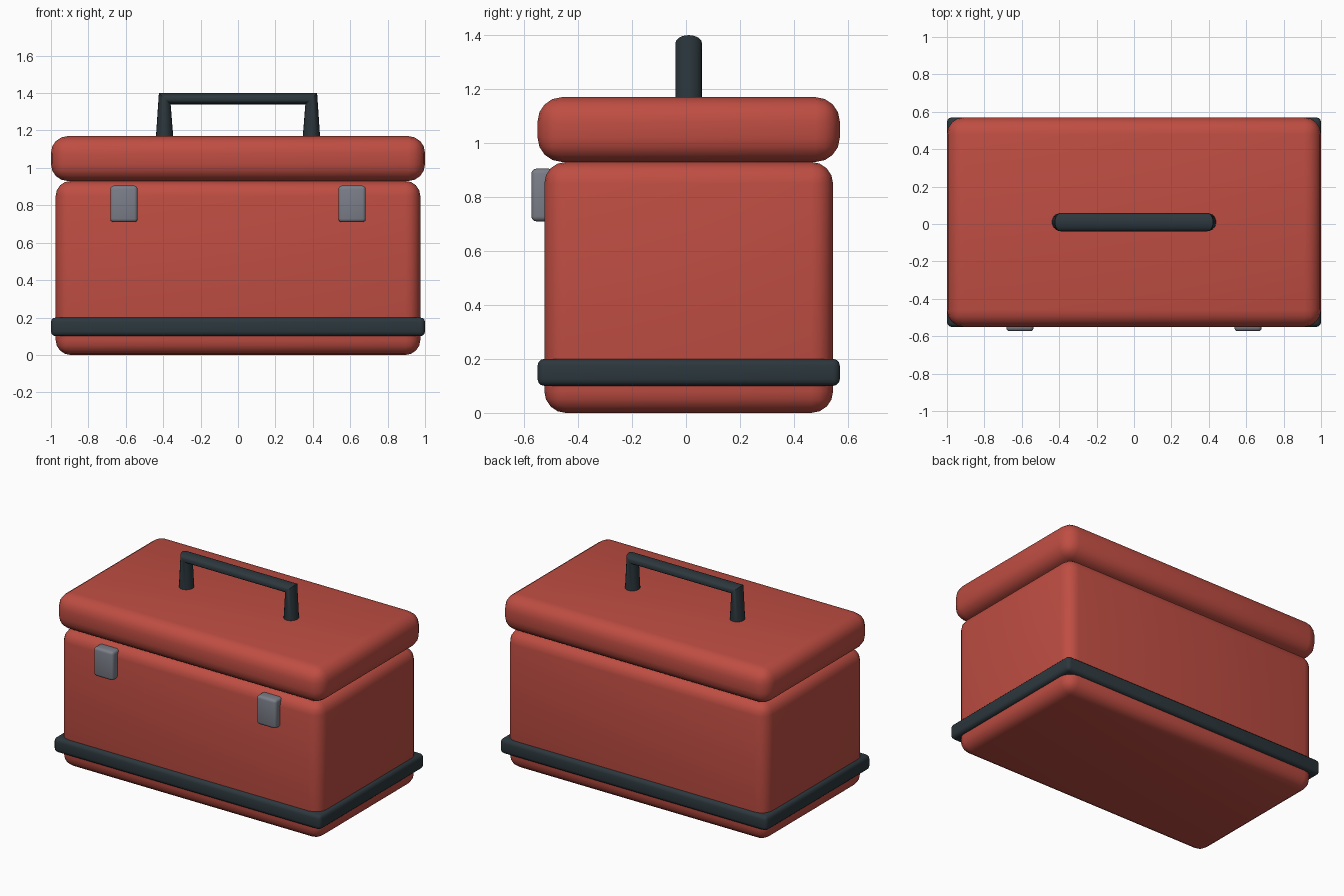
import bpy, bmesh
from math import cos, sin, tau

cube = bpy.data.objects.get("Cube")
if cube:
    bpy.data.objects.remove(cube, do_unlink=True)

CY = 0.01  # depth centre shared by case and handle


def material(name, rgb):
    m = bpy.data.materials.new(name)
    m.use_nodes = True
    m.diffuse_color = (*rgb, 1)
    bsdf = m.node_tree.nodes["Principled BSDF"]
    bsdf.inputs["Base Color"].default_value = (*rgb, 1)
    bsdf.inputs["Roughness"].default_value = 0.6
    return m


red = material("red paint", (0.52, 0.075, 0.055))
dark = material("dark rubber", (0.025, 0.038, 0.046))
grey = material("grey metal", (0.2, 0.21, 0.25))


def finish(bm, name, mat):
    bmesh.ops.recalc_face_normals(bm, faces=bm.faces)
    me = bpy.data.meshes.new(name)
    bm.to_mesh(me)
    bm.free()
    me.materials.append(mat)
    ob = bpy.data.objects.new(name, me)
    bpy.context.collection.objects.link(ob)
    bpy.ops.object.select_all(action="DESELECT")
    bpy.context.view_layer.objects.active = ob
    ob.select_set(True)
    return ob


def rounded_box(name, mat, x, y, z, radius, segments=4):
    """Box between (low, high) pairs with rounded edges."""
    bm = bmesh.new()
    bmesh.ops.create_cube(bm, size=1)
    for v in bm.verts:
        for i, (lo, hi) in enumerate((x, y, z)):
            v.co[i] = lo if v.co[i] < 0 else hi
    ob = finish(bm, name, mat)
    bpy.ops.object.shade_smooth()
    bevel = ob.modifiers.new("Rounded edges", "BEVEL")
    bevel.width = radius
    bevel.segments = segments
    return ob


def depth(half):
    return (CY - half, CY + half)


# Case: body, lid and the protective band near the base
rounded_box("body", red, (-0.975, 0.975), depth(0.535), (0, 0.93), 0.08)
rounded_box("lid", red, (-1, 1), depth(0.56), (0.93, 1.17), 0.09)
rounded_box("base_band", dark, (-1, 1), depth(0.56), (0.1, 0.2), 0.025, 3)

# Latches on the front
for side, cx in (("right", -0.61), ("left", 0.61)):
    rounded_box(side + "_latch", grey, (cx - 0.073, cx + 0.073),
                (-0.573, -0.49), (0.71, 0.905), 0.018, 3)

# Handle: round section swept up, across with mitred corners, and down
SIDES = 20
half = [(0.44, 1.15, 0.345, 1.15), (0.423, 1.4, 0.36, 1.34)]  # outer x, z, inner x, z
stations = [(-a, b, -c, d) for a, b, c, d in half] + half[::-1]
bm = bmesh.new()
rings = []
for ox, oz, ix, iz in stations:
    ring = []
    for k in range(SIDES):
        t = (1 + cos(tau * k / SIDES)) / 2
        ring.append(bm.verts.new((ix + (ox - ix) * t, CY + 0.049 * sin(tau * k / SIDES),
                                  iz + (oz - iz) * t)))
    rings.append(ring)
for a, b in zip(rings, rings[1:]):
    for k in range(SIDES):
        n = (k + 1) % SIDES
        bm.faces.new((a[k], a[n], b[n], b[k]))
bm.faces.new(rings[0])
bm.faces.new(rings[-1])
finish(bm, "handle", dark)
bpy.ops.object.shade_smooth_by_angle(angle=0.6)
